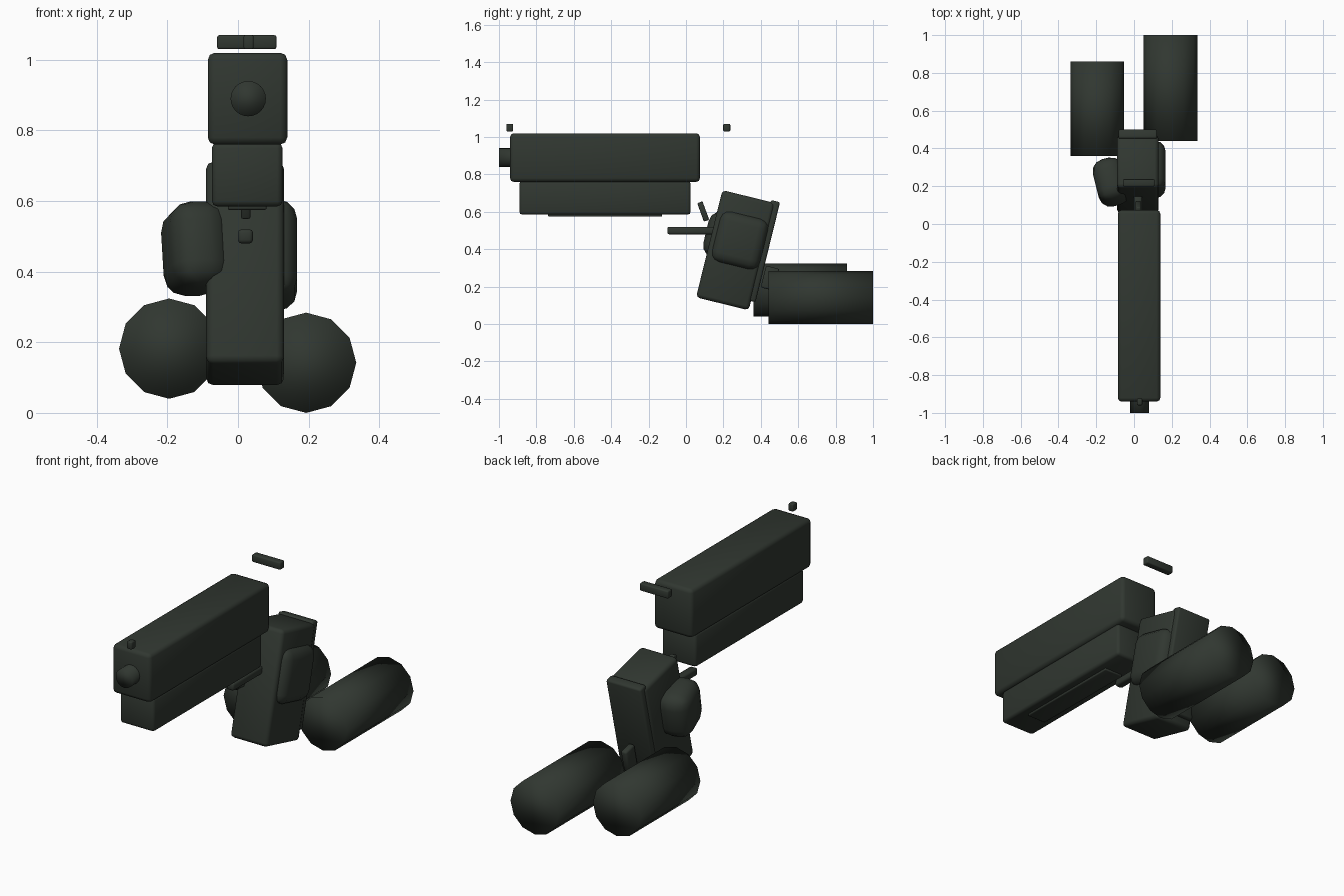
import bpy
from math import radians

cube = bpy.data.objects.get("Cube")
if cube:
    bpy.data.objects.remove(cube, do_unlink=True)

# single dark green finish
finish = bpy.data.materials.new("dark_green")
finish.use_nodes = True
finish.diffuse_color = (0.03, 0.038, 0.03, 1)
finish.node_tree.nodes["Principled BSDF"].inputs["Base Color"].default_value = (0.03, 0.038, 0.03, 1)


def box(name, center, size, bevel=0.01, rot=(0, 0, 0), segments=2):
    """Rounded box; rotation in degrees."""
    bpy.ops.mesh.primitive_cube_add(size=1, location=center)
    ob = bpy.context.object
    ob.name = name
    ob.scale = size
    bpy.ops.object.transform_apply(location=False, rotation=False, scale=True)
    ob.rotation_euler = [radians(a) for a in rot]
    ob.data.materials.append(finish)
    mod = ob.modifiers.new("round_edges", "BEVEL")
    mod.width = bevel
    mod.segments = segments
    mod.limit_method = "ANGLE"
    bpy.ops.object.modifier_apply(modifier=mod.name)
    bpy.ops.object.shade_smooth_by_angle(angle=radians(50))
    return ob


def rod(name, center, radius, length, sides):
    """Fully smooth-shaded cylinder lying along y."""
    bpy.ops.mesh.primitive_cylinder_add(vertices=sides, radius=radius, depth=length,
                                        location=center, rotation=(radians(90), 0, radians(90)))
    ob = bpy.context.object
    ob.name = name
    # lay the axis along y with a vertex on the x axis
    ob.rotation_euler = (radians(90), 0, 0)
    ob.data.materials.append(finish)
    bpy.ops.object.shade_smooth()
    return ob


LEAN = -13.8  # rearward lean of the grip

# upper body
box("slide", (0.027, -0.433, 0.89), (0.225, 1.015, 0.26), 0.02)
box("frame", (0.026, -0.433, 0.675), (0.20, 0.915, 0.18), 0.015)
box("under_rail", (0.026, -0.433, 0.587), (0.11, 0.61, 0.024), 0.005)
rod("barrel", (0.029, -0.9, 0.89), 0.05, 0.2, 24)

# sights
box("front_sight", (0.03, -0.942, 1.05), (0.028, 0.036, 0.04), 0.005)
box("rear_sight", (0.025, 0.218, 1.05), (0.168, 0.038, 0.04), 0.006)

# trigger group
box("trigger", (0.022, 0.092, 0.602), (0.027, 0.03, 0.105), 0.006, (20, 0, 0))
box("trigger_guard", (0.021, 0.03, 0.5), (0.043, 0.26, 0.04), 0.01)

# grip
box("grip", (0.02, 0.265, 0.395), (0.22, 0.29, 0.59), 0.02, (LEAN, 0, 0))
box("backstrap", (0.02, 0.413, 0.39), (0.205, 0.05, 0.55), 0.01, (LEAN, 0, 0))
box("lanyard_lug", (0.02, 0.45, 0.245), (0.035, 0.075, 0.12), 0.01, (LEAN, 0, 0))

# palm swells
box("left_palm_swell", (0.092, 0.288, 0.447), (0.15, 0.27, 0.285), 0.055, (LEAN, 0, 0), 3)
box("right_palm_swell", (-0.122, 0.222, 0.465), (0.165, 0.235, 0.25), 0.065, (LEAN, 0, 14), 3)

# rear cylinders
rod("left_cylinder", (0.193, 0.72, 0.142), 0.142, 0.56, 12)
rod("right_cylinder", (-0.195, 0.61, 0.182), 0.142, 0.50, 12)
